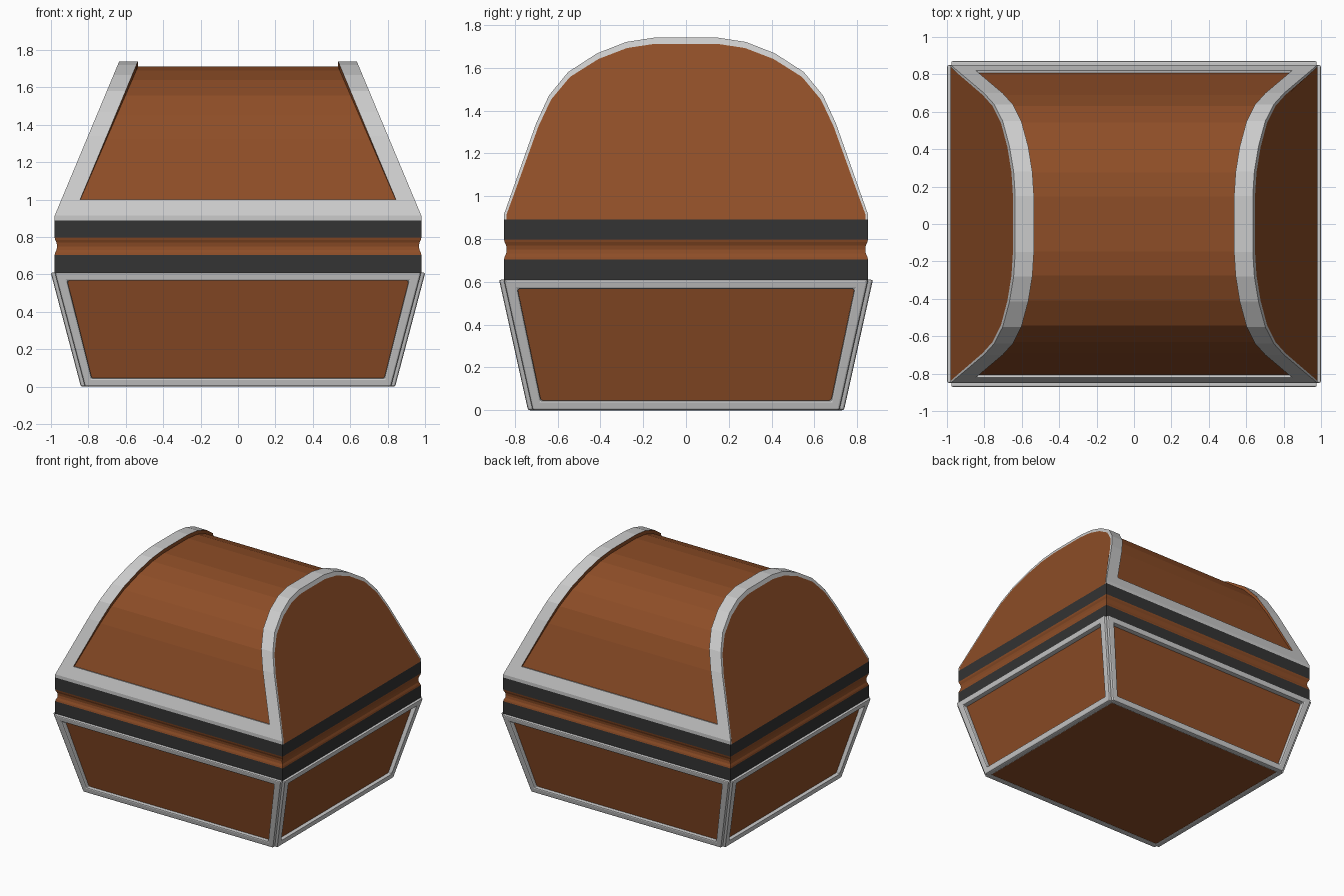
import bpy, bmesh

if "Cube" in bpy.data.objects:
    bpy.data.objects.remove(bpy.data.objects["Cube"])


def material(name, color):
    m = bpy.data.materials.new(name)
    m.diffuse_color = color
    m.use_nodes = True
    m.node_tree.nodes["Principled BSDF"].inputs["Base Color"].default_value = m.diffuse_color
    return m


GREY = material("metal", (0.8, 0.8, 0.8, 1))
WOOD = material("wood", (0.27, 0.075, 0.02, 1))
DARK = material("dark_band", (0.033, 0.033, 0.033, 1))


def loft(name, rings, mats, closed=False, side_mats=None):
    """Skin equal-length rings; side_mats gives a material slot per ring edge."""
    bm = bmesh.new()
    vs = [[bm.verts.new(p) for p in r] for r in rings]
    n, k = len(vs), len(vs[0])
    for i in range(n if closed else n - 1):
        a, b = vs[i], vs[(i + 1) % n]
        for j in range(k):
            f = bm.faces.new((a[j], a[(j + 1) % k], b[(j + 1) % k], b[j]))
            f.material_index = side_mats[j] if side_mats else 0
    if not closed:
        bm.faces.new(vs[0])
        bm.faces.new(vs[-1])
    bmesh.ops.recalc_face_normals(bm, faces=bm.faces)
    me = bpy.data.meshes.new(name)
    bm.to_mesh(me)
    bm.free()
    for m in mats:
        me.materials.append(m)
    ob = bpy.data.objects.new(name, me)
    bpy.context.collection.objects.link(ob)
    return ob


def rect(x, y, z):
    return [(-x, -y, z), (x, -y, z), (x, y, z), (-x, y, z)]


# Tapered wooden base
loft("base_box", [rect(0.81, 0.71, 0.006), rect(0.965, 0.835, 0.61)], [WOOD])

# Bevelled frames around the four base panels
def lerp(a, b, z):
    return a + (b - a) * z / 0.605


def base_frame(name, half, depth, along_x, sign):
    rings = []
    for sx, top in ((-1, 0), (1, 0), (1, 1), (-1, 1)):
        zo, zi = (0.61, 0.567) if top else (0.0, 0.046)
        uo = lerp(half[0], half[1], zo)
        ui = lerp(half[0] - 0.048, half[1] - 0.056, zi)
        ring = []
        for u, z, off in ((uo, zo, -0.025), (uo, zo, 0.022), (ui, zi, 0.022), (ui, zi, -0.025)):
            d = sign * (lerp(depth[0], depth[1], z) + off)
            ring.append((sx * u, d, z) if along_x else (d, sx * u, z))
        rings.append(ring)
    ob = loft(name, rings, [GREY], closed=True)
    b = ob.modifiers.new("bevel", 'BEVEL')
    b.width, b.segments = 0.009, 2


X, Y = (0.818, 0.978), (0.716, 0.85)
for s, fb, lr in ((-1, "front", "left"), (1, "back", "right")):
    base_frame(fb + "_base_frame", X, Y, True, s)
    base_frame(lr + "_base_frame", Y, X, False, s)

# Waist: two dark bands with a hollow wooden moulding between
loft("lower_band", [rect(0.98, 0.85, 0.605), rect(0.98, 0.85, 0.705)], [DARK])
loft("upper_band", [rect(0.98, 0.85, 0.797), rect(0.98, 0.85, 0.89)], [DARK])
loft("waist_moulding", [rect(0.98 - d, 0.85 - d, z) for z, d in (
    (0.705, 0), (0.717, 0.003), (0.732, 0.010), (0.751, 0.013),
    (0.77, 0.010), (0.785, 0.003), (0.797, 0))], [WOOD])

# Barrel lid profile (y, z); the ends lean inwards
HALF = [(0.82, 1.0), (0.70, 1.34), (0.64, 1.47), (0.55, 1.58),
        (0.415, 1.667), (0.28, 1.72), (0.15, 1.74)]
ARCH = [(-y, z) for y, z in HALF] + HALF[::-1]


def end_x(z):
    return 0.98 - 0.345 * max(0, z - 0.915) / 0.825


def inset(y, z):
    return y * 0.985, 0.915 + (z - 0.915) * 0.965


core = [(-0.838, 0.89), (-0.838, 0.915)] + [inset(*p) for p in ARCH] + [(0.838, 0.915), (0.838, 0.89)]
loft("lid_panel", [[(s * end_x(z), y, z) for y, z in core] for s in (-1, 1)], [WOOD])

for s, lr, fb in ((-1, "left", "front"), (1, "right", "back")):
    # Raised arch at each end of the lid
    rings = []
    for y, z in ARCH:
        qy, qz = inset(y, z)
        xi = s * (end_x(z) - 0.1)
        rings.append([(s * end_x(z), y, z), (xi, y, z), (xi, qy, qz), (s * end_x(qz), qy, qz)])
    loft(lr + "_lid_arch", rings, [GREY, WOOD], side_mats=[0, 1, 1, 0])
    # Long rim bar along the lid's lower edge
    bar = [(0.85, 0.89), (0.85, 0.915), (0.82, 1.0), inset(0.82, 1.0), (0.838, 0.915), (0.838, 0.89)]
    loft(fb + "_lid_rim", [[(e * end_x(z), s * y, z) for y, z in bar] for e in (-1, 1)], [GREY])
